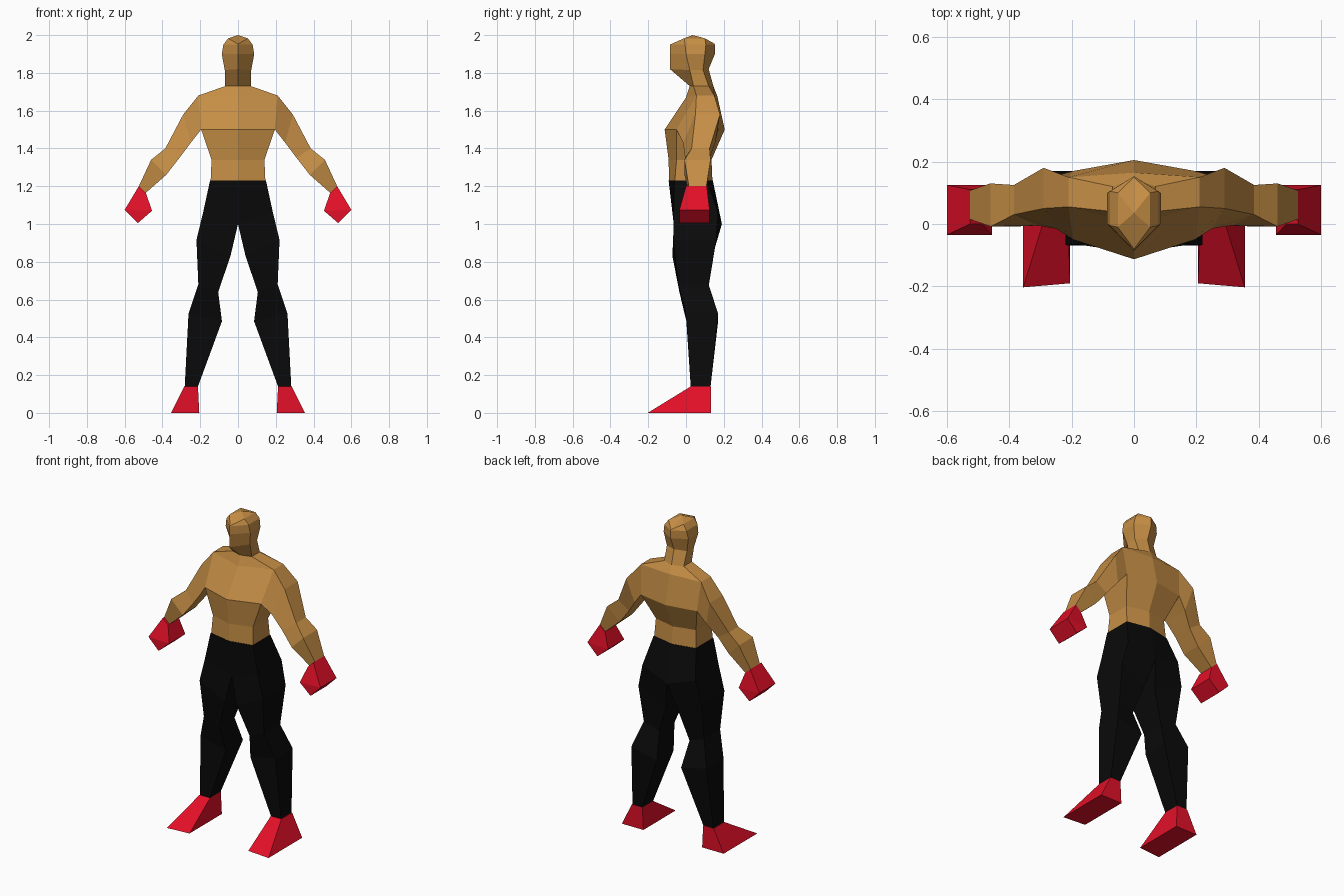
import bpy, bmesh


def material(name, rgb):
    m = bpy.data.materials.new(name)
    m.diffuse_color = (*rgb, 1)
    return m


SKIN = material("tan skin", (0.56, 0.27, 0.06))
BLACK = material("black cloth", (0.003, 0.003, 0.003))
RED = material("red leather", (0.76, 0.005, 0.021))


def loft(name, rings, mat, mirror=False):
    """Skin a list of equal-length point rings, with flat end caps."""
    bm = bmesh.new()
    rows = [[bm.verts.new(p) for p in r] for r in rings]
    n = len(rows[0])
    for a, b in zip(rows, rows[1:]):
        for i in range(n):
            j = (i + 1) % n
            bm.faces.new((a[i], a[j], b[j], b[i]))
    bm.faces.new(rows[0])
    bm.faces.new(rows[-1])
    bmesh.ops.remove_doubles(bm, verts=bm.verts[:], dist=0.0005)
    bmesh.ops.recalc_face_normals(bm, faces=bm.faces[:])
    # drop inner walls lying on the mirror plane
    inner = [f for f in bm.faces if all(abs(v.co.x) < 1e-4 for v in f.verts)]
    bmesh.ops.delete(bm, geom=inner, context='FACES')
    me = bpy.data.meshes.new(name)
    bm.to_mesh(me)
    bm.free()
    me.materials.append(mat)
    ob = bpy.data.objects.new(name, me)
    bpy.context.collection.objects.link(ob)
    if mirror:
        ob.modifiers.new("mirror", 'MIRROR')
    return ob


def hexagon(zf, yf, w, zs, ya, yb, zb, yback):
    """Symmetric six-point body ring: front ridge, two flat sides, back ridge."""
    return [(0, yf, zf), (w, ya, zs), (w, yb, zs),
            (0, yback, zb), (-w, yb, zs), (-w, ya, zs)]


def quad(xi, zi, fi, bi, xo, zo, fo, bo):
    """Four-point limb ring: inner edge and outer edge, each front to back."""
    return [(xi, fi, zi), (xo, fo, zo), (xo, bo, zo), (xi, bi, zi)]


# bare torso
neck = (1.73, 0.02, 0.068, 1.73, 0.04, 0.12, 1.73, 0.145)
loft("torso", [hexagon(*r) for r in (
    (1.225, -0.09, 0.145, 1.225, -0.06, 0.11, 1.225, 0.14),
    (1.34, -0.092, 0.14, 1.34, -0.05, 0.10, 1.34, 0.135),
    (1.50, -0.113, 0.195, 1.50, -0.05, 0.17, 1.50, 0.205),
    (1.67, 0.0, 0.21, 1.68, 0.055, 0.15, 1.68, 0.165),
    neck)], SKIN)

# head and neck
loft("head", [hexagon(*r) for r in (
    neck,
    (1.82, -0.085, 0.07, 1.815, 0.02, 0.09, 1.82, 0.12),
    (1.90, -0.085, 0.086, 1.90, 0.0, 0.10, 1.90, 0.153),
    (1.95, -0.085, 0.077, 1.95, -0.005, 0.105, 1.95, 0.153),
    (1.952, -0.08, 0.052, 1.983, -0.01, 0.10, 1.955, 0.15),
    (2.0, 0.035, 0.0, 2.0, 0.035, 0.035, 2.0, 0.035))], SKIN)

# arms
loft("arms", [quad(*r) for r in (
    (0.195, 1.50, -0.05, 0.17, 0.21, 1.68, 0.055, 0.15),
    (0.25, 1.43, -0.015, 0.155, 0.29, 1.58, 0.05, 0.18),
    (0.31, 1.35, -0.005, 0.125, 0.385, 1.40, 0.03, 0.125),
    (0.38, 1.26, -0.008, 0.115, 0.46, 1.34, -0.008, 0.13),
    (0.488, 1.165, 0.015, 0.105, 0.525, 1.20, 0.015, 0.108))], SKIN, True)

# gloves
loft("gloves", [quad(*r) for r in (
    (0.488, 1.165, 0.0, 0.11, 0.525, 1.20, 0.0, 0.11),
    (0.455, 1.07, -0.035, 0.125, 0.60, 1.075, -0.035, 0.125),
    (0.53, 1.005, -0.035, 0.125, 0.53, 1.005, -0.035, 0.125))], RED, True)

# trousers
loft("trousers", [quad(*r) for r in (
    (0.0, 1.23, -0.092, 0.142, 0.148, 1.23, -0.062, 0.112),
    (0.0, 1.0, -0.065, 0.19, 0.185, 1.06, -0.065, 0.17),
    (0.04, 0.83, -0.072, 0.14, 0.22, 0.915, -0.068, 0.16),
    (0.105, 0.64, -0.035, 0.115, 0.21, 0.68, -0.04, 0.12),
    (0.085, 0.485, 0.002, 0.17, 0.262, 0.525, 0.0, 0.17),
    (0.212, 0.14, 0.025, 0.13, 0.282, 0.14, 0.025, 0.13))], BLACK, True)

# boots
loft("boots", [quad(*r) for r in (
    (0.212, 0.14, 0.025, 0.132, 0.285, 0.14, 0.025, 0.132),
    (0.205, 0.0, -0.19, 0.132, 0.355, 0.0, -0.203, 0.132))], RED, True)
